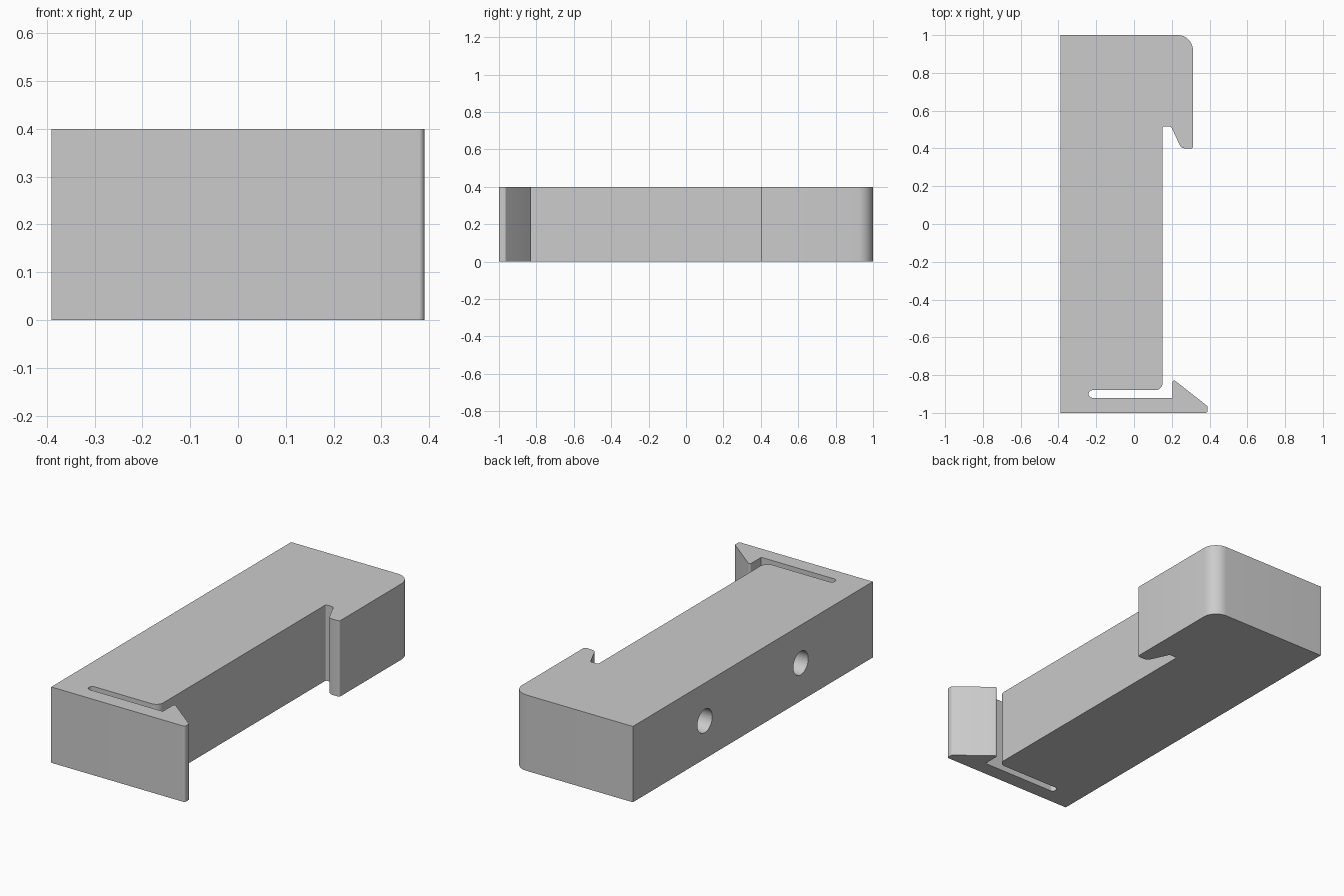
import bpy, bmesh, math
from mathutils import Vector

cube = bpy.data.objects.get("Cube")
if cube:
    bpy.data.objects.remove(cube, do_unlink=True)

HEIGHT = 0.4

grey = bpy.data.materials.new("light_grey")
grey.use_nodes = True
colour = (0.6, 0.6, 0.6, 1)
grey.diffuse_color = colour
grey.node_tree.nodes["Principled BSDF"].inputs["Base Color"].default_value = colour


def rounded(corners, step=math.radians(9)):
    """Turn (x, y, radius) corners into an outline with tangent arcs."""
    outline = []
    for i, (x, y, radius) in enumerate(corners):
        p = Vector((x, y))
        if not radius:
            outline.append(p)
            continue
        a = (Vector(corners[i - 1][:2]) - p).normalized()
        b = (Vector(corners[(i + 1) % len(corners)][:2]) - p).normalized()
        half = a.angle(b) / 2
        centre = p + (a + b).normalized() * radius / math.sin(half)
        start = p + a * radius / math.tan(half) - centre
        end = p + b * radius / math.tan(half) - centre
        sweep = math.pi - 2 * half
        count = max(2, math.ceil(sweep / step))
        for k in range(count + 1):
            t = k / count
            outline.append(centre + (start * math.sin((1 - t) * sweep)
                                     + end * math.sin(t * sweep)) / math.sin(sweep))
    return outline


# Clip outline: back edge, snap arm with barb, slot, body, fixed hook
corners = [
    (-0.39, 1, 0), (-0.39, -1, 0),
    (0.39, -1, 0.012), (0.39, -0.965, 0.012),
    (0.205, -0.82, 0.008), (0.205, -0.92, 0),
    (-0.24, -0.92, 0.0199), (-0.24, -0.88, 0.0199),
    (0.152, -0.88, 0.04), (0.152, 0.515, 0.006),
    (0.197, 0.515, 0.012), (0.25, 0.4, 0.035),
    (0.312, 0.4, 0.01), (0.312, 1, 0.08),
]

bm = bmesh.new()
base = bm.faces.new([bm.verts.new((p.x, p.y, 0)) for p in rounded(corners)])
top = bmesh.ops.extrude_face_region(bm, geom=[base])["geom"]
bmesh.ops.translate(bm, vec=(0, 0, HEIGHT),
                    verts=[v for v in top if isinstance(v, bmesh.types.BMVert)])
bmesh.ops.recalc_face_normals(bm, faces=bm.faces)
mesh = bpy.data.meshes.new("clip_body")
bm.to_mesh(mesh)
bm.free()
mesh.materials.append(grey)
body = bpy.data.objects.new("clip_body", mesh)
bpy.context.collection.objects.link(body)
bpy.context.view_layer.objects.active = body

# Two blind screw holes in the flat side
for y in (-0.4, 0.4):
    bpy.ops.mesh.primitive_cylinder_add(vertices=40, radius=0.062, depth=0.6,
                                        location=(-0.39, y, HEIGHT / 2),
                                        rotation=(0, math.pi / 2, 0))
    cutter = bpy.context.object
    cutter.name = "hole_cutter"
    cutter.hide_render = True
    cutter.data.materials.append(grey)
    bpy.context.view_layer.objects.active = body
    cut = body.modifiers.new("screw_hole", "BOOLEAN")
    cut.operation = "DIFFERENCE"
    cut.solver = "EXACT"
    cut.object = cutter
    bpy.ops.object.modifier_apply(modifier=cut.name)
    bpy.data.objects.remove(cutter, do_unlink=True)

# Smooth the arcs and hole walls, keep the edges crisp
bpy.ops.object.select_all(action="DESELECT")
body.select_set(True)
bpy.context.view_layer.objects.active = body
bpy.ops.object.shade_smooth_by_angle(angle=math.radians(20))
